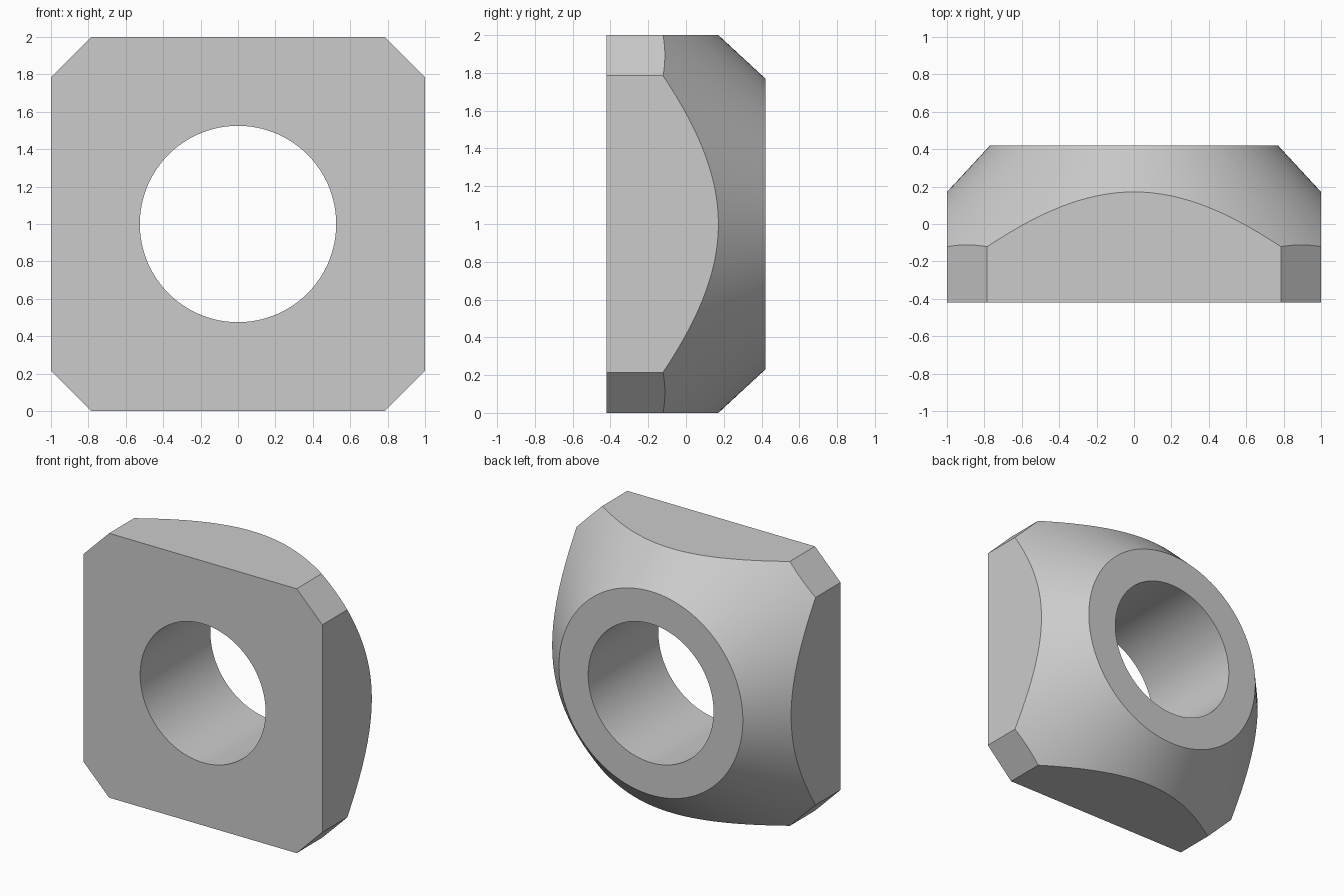
import bpy, bmesh, math

cube = bpy.data.objects.get("Cube")
if cube:
    bpy.data.objects.remove(cube, do_unlink=True)

FRONT, BACK = -0.42, 0.42
HOLE_R, RIM_R = 0.525, 0.77     # bore and flat back rim
CORNER = 0.785                  # where the corner cuts start
SLOPE = 1.08                    # depth lost per unit of radius on the cone
STEPS = 128

# Evenly spaced directions plus the eight exact corners of the outline
turn = math.atan2(CORNER, 1)
angles = {round(2 * math.pi * i / STEPS, 5) for i in range(STEPS)}
for q in range(4):
    for a in (turn, -turn):
        angles.add(round((q * math.pi / 2 + a) % (2 * math.pi), 5))
angles = sorted(angles)


def outline_radius(c, s):
    """Distance from the centre to the corner-cut square."""
    c, s = abs(c), abs(s)
    return min(1 / max(c, s), (1 + CORNER) / (c + s))


def section(a):
    """Closed cross-section of the body in direction a."""
    c, s = math.cos(a), math.sin(a)
    edge = outline_radius(c, s)
    profile = [(HOLE_R, FRONT), (edge, FRONT),
               (edge, BACK - SLOPE * (edge - RIM_R)),
               (RIM_R, BACK), (HOLE_R, BACK)]
    return [(r * c, y, 1 + r * s) for r, y in profile]


# Sweep the section around the bore
bm = bmesh.new()
rings = [[bm.verts.new(p) for p in section(a)] for a in angles]
for i, ring in enumerate(rings):
    nxt = rings[(i + 1) % len(rings)]
    for j in range(len(ring)):
        k = (j + 1) % len(ring)
        bm.faces.new((ring[j], ring[k], nxt[k], nxt[j]))
bmesh.ops.recalc_face_normals(bm, faces=bm.faces)
mesh = bpy.data.meshes.new("bored_block")
bm.to_mesh(mesh)
bm.free()

block = bpy.data.objects.new("bored_block", mesh)
bpy.context.collection.objects.link(block)

# Plain grey
grey = bpy.data.materials.new("light_grey")
grey.use_nodes = True
colour = (0.6, 0.6, 0.6, 1)
grey.diffuse_color = colour
grey.node_tree.nodes["Principled BSDF"].inputs["Base Color"].default_value = colour
mesh.materials.append(grey)

# Smooth cone and bore, sharp edges between the surfaces
bpy.ops.object.select_all(action="DESELECT")
block.select_set(True)
bpy.context.view_layer.objects.active = block
bpy.ops.object.shade_smooth_by_angle(angle=math.radians(25))
